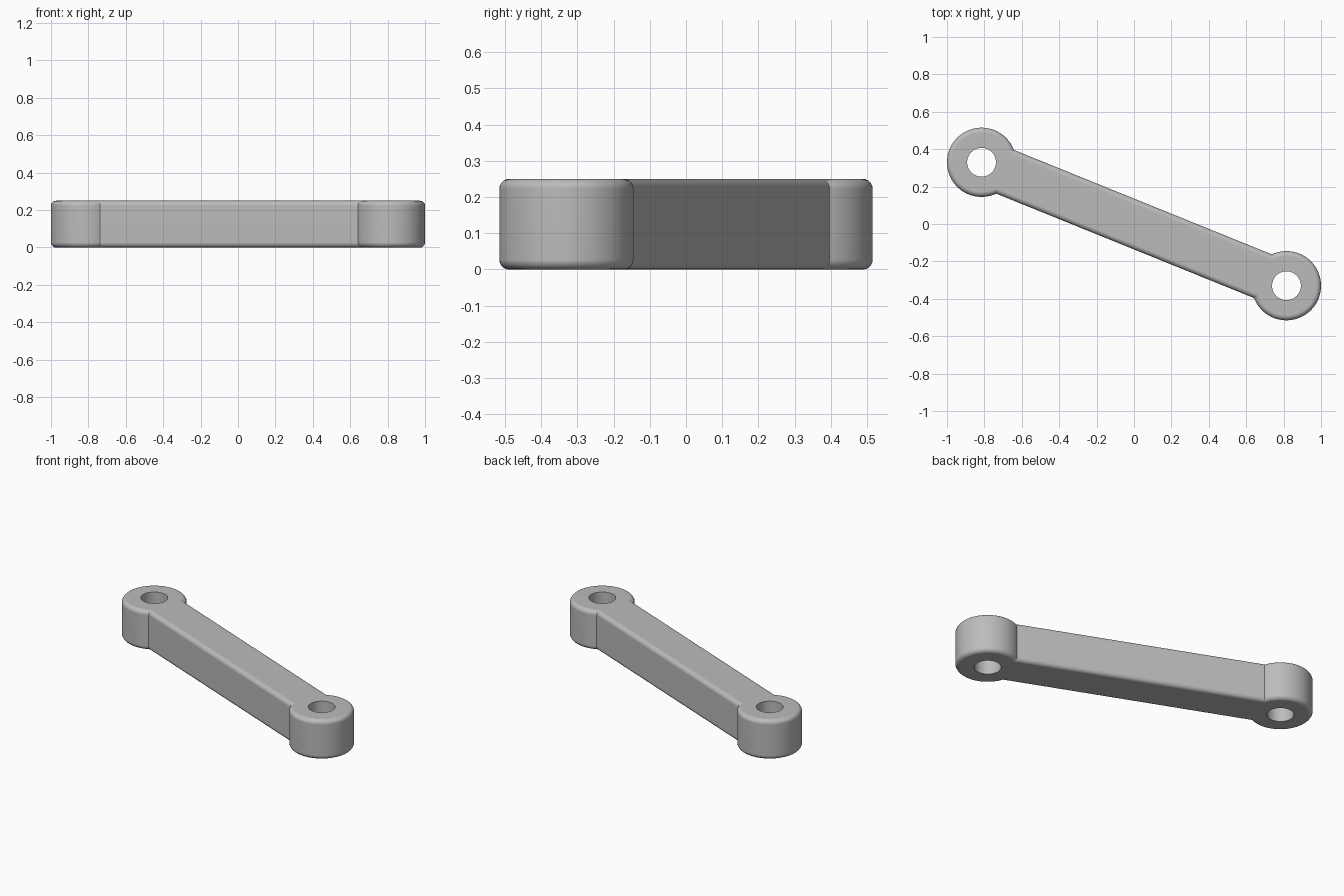
import bpy, bmesh, math
from mathutils import Matrix

cube = bpy.data.objects.get("Cube")
if cube:
    bpy.data.objects.remove(cube, do_unlink=True)

HEIGHT = 0.25
EYE_X, EYE_Y = 0.815, -0.33       # centre of the left eye
EYE_R, HOLE_R = 0.185, 0.077
HALF_WIDTH = 0.126                # half the width of the bar
ROUND = 0.027                     # rounding of the outer rims
ARC_STEPS = 72
half_span = math.hypot(EYE_X, EYE_Y)
tilt = math.atan2(EYE_Y, EYE_X)

steel = bpy.data.materials.new("steel grey")
steel.use_nodes = True
GREY = (0.5, 0.5, 0.5, 1)
steel.diffuse_color = GREY
steel.node_tree.nodes["Principled BSDF"].inputs["Base Color"].default_value = GREY


def make_object(name, bm):
    mesh = bpy.data.meshes.new(name)
    bm.to_mesh(mesh)
    bm.free()
    obj = bpy.data.objects.new(name, mesh)
    bpy.context.collection.objects.link(obj)
    return obj


# Outline: an open arc round each eye, joined by the straight bar sides
gap = math.asin(HALF_WIDTH / EYE_R)
outline = []
for side in (1, -1):
    for i in range(ARC_STEPS + 1):
        a = -(math.pi - gap) + 2 * (math.pi - gap) * i / ARC_STEPS
        outline.append((side * (half_span + EYE_R * math.cos(a)),
                        side * EYE_R * math.sin(a), 0))

# Link body: extruded outline with rounded top and bottom rims
bm = bmesh.new()
base = bm.faces.new([bm.verts.new(p) for p in outline])
top = bmesh.ops.extrude_face_region(bm, geom=[base], use_keep_orig=True)["geom"]
bmesh.ops.translate(bm, vec=(0, 0, HEIGHT),
                    verts=[v for v in top if isinstance(v, bmesh.types.BMVert)])
bmesh.ops.recalc_face_normals(bm, faces=bm.faces)
rims = [e for e in bm.edges if abs(e.verts[0].co.z - e.verts[1].co.z) < 0.001]
bmesh.ops.bevel(bm, geom=rims, offset=ROUND, segments=5, profile=0.5,
                affect='EDGES', clamp_overlap=False)
bmesh.ops.rotate(bm, verts=bm.verts, cent=(0, 0, 0),
                 matrix=Matrix.Rotation(tilt, 3, 'Z'))
link = make_object("connecting_link", bm)
link.data.materials.append(steel)

# Pin holes through both eyes
bm = bmesh.new()
for side in (1, -1):
    bmesh.ops.create_cone(bm, cap_ends=True, segments=64, radius1=HOLE_R,
                          radius2=HOLE_R, depth=HEIGHT * 2,
                          matrix=Matrix.Translation((side * EYE_X, side * EYE_Y, HEIGHT / 2)))
cutter = make_object("hole_cutter", bm)
cutter.data.materials.append(steel)
cutter.hide_render = True

bpy.ops.object.select_all(action='DESELECT')
link.select_set(True)
bpy.context.view_layer.objects.active = link
cut = link.modifiers.new("pin holes", 'BOOLEAN')
cut.operation = 'DIFFERENCE'
cut.solver = 'EXACT'
cut.object = cutter
bpy.ops.object.modifier_apply(modifier=cut.name)
bpy.data.objects.remove(cutter, do_unlink=True)

# Smooth curves with flat caps and crisp hole edges
bpy.ops.object.shade_smooth_by_angle(angle=math.radians(30))
weighted = link.modifiers.new("flat caps", 'WEIGHTED_NORMAL')
weighted.keep_sharp = True
